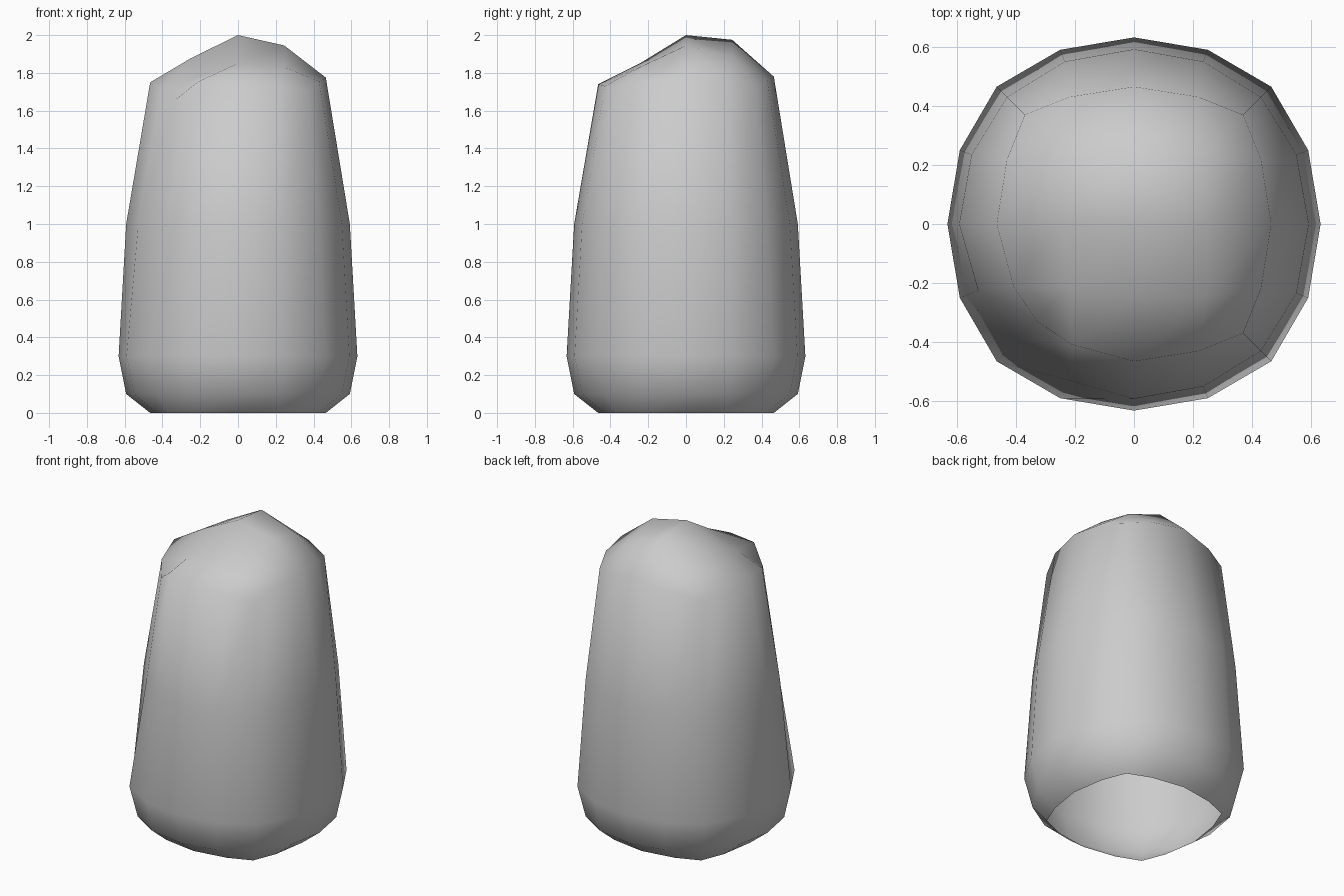
import bpy, bmesh

if "Cube" in bpy.data.objects:
    bpy.data.objects.remove(bpy.data.objects["Cube"])

# Plan positions on a 5x5 grid; its border is a 16-sided ring
def plan(i, j, edge, quarter, corner):
    a, b = abs(i), abs(j)
    sx = (i > 0) - (i < 0)
    sy = (j > 0) - (j < 0)
    if a == 2 and b == 2:
        x, y = corner, corner
    elif a == 2:
        x, y = (quarter[0], quarter[1]) if b else (edge, 0)
    elif b == 2:
        x, y = (quarter[1], quarter[0]) if a else (0, edge)
    else:
        x, y = 0.245 * a, 0.245 * b
    return x * sx, y * sy

# The front left upper corner is pulled inwards
def dent(i, j, amount):
    if i < 0 and j < 0:
        return 1 - amount * (1.0 if i == j else 0.45)
    return 1.0

border = ([(i, -2) for i in range(-2, 2)] + [(2, j) for j in range(-2, 2)]
          + [(i, 2) for i in range(2, -2, -1)] + [(-2, j) for j in range(2, -2, -1)])

# Top heights, rows from front to back
heights = [
    [1.66, 1.755, 1.74, 1.73, 1.70],
    [1.715, 1.775, 1.85, 1.83, 1.755],
    [1.75, 1.88, 2.00, 1.945, 1.775],
    [1.735, 1.845, 1.975, 1.89, 1.765],
    [1.70, 1.74, 1.78, 1.76, 1.725],
]

# Side rings from the bottom: z, edge, quarter, corner, dent
rings = [
    (0.0, 0.465, (0.43, 0.22), 0.37, 0.0),
    (0.1, 0.592, (0.55, 0.235), 0.43, 0.0),
    (0.3, 0.632, (0.59, 0.25), 0.465, 0.0),
    (1.0, 0.592, (0.55, 0.235), 0.43, 0.09),
]

bm = bmesh.new()
loops = []
for z, e, q, c, d in rings:
    loop = []
    for i, j in border:
        x, y = plan(i, j, e, q, c)
        k = dent(i, j, d)
        loop.append(bm.verts.new((x * k, y * k, z)))
    loops.append(loop)

# Uneven top cap
cap = {}
for j in range(-2, 3):
    for i in range(-2, 3):
        x, y = plan(i, j, 0.465, (0.43, 0.22), 0.37)
        k = dent(i, j, 0.11)
        cap[i, j] = bm.verts.new((x * k, y * k, heights[j + 2][i + 2]))
for j in range(-2, 2):
    for i in range(-2, 2):
        bm.faces.new((cap[i, j], cap[i + 1, j], cap[i + 1, j + 1], cap[i, j + 1]))
loops.append([cap[p] for p in border])

# Walls, open at the bottom
for lo, hi in zip(loops, loops[1:]):
    for n in range(16):
        m = (n + 1) % 16
        bm.faces.new((lo[n], lo[m], hi[m], hi[n]))
for f in bm.faces:
    f.smooth = True

mesh = bpy.data.meshes.new("rounded_pillar")
bm.to_mesh(mesh)
bm.free()
obj = bpy.data.objects.new("rounded_pillar", mesh)
bpy.context.collection.objects.link(obj)
